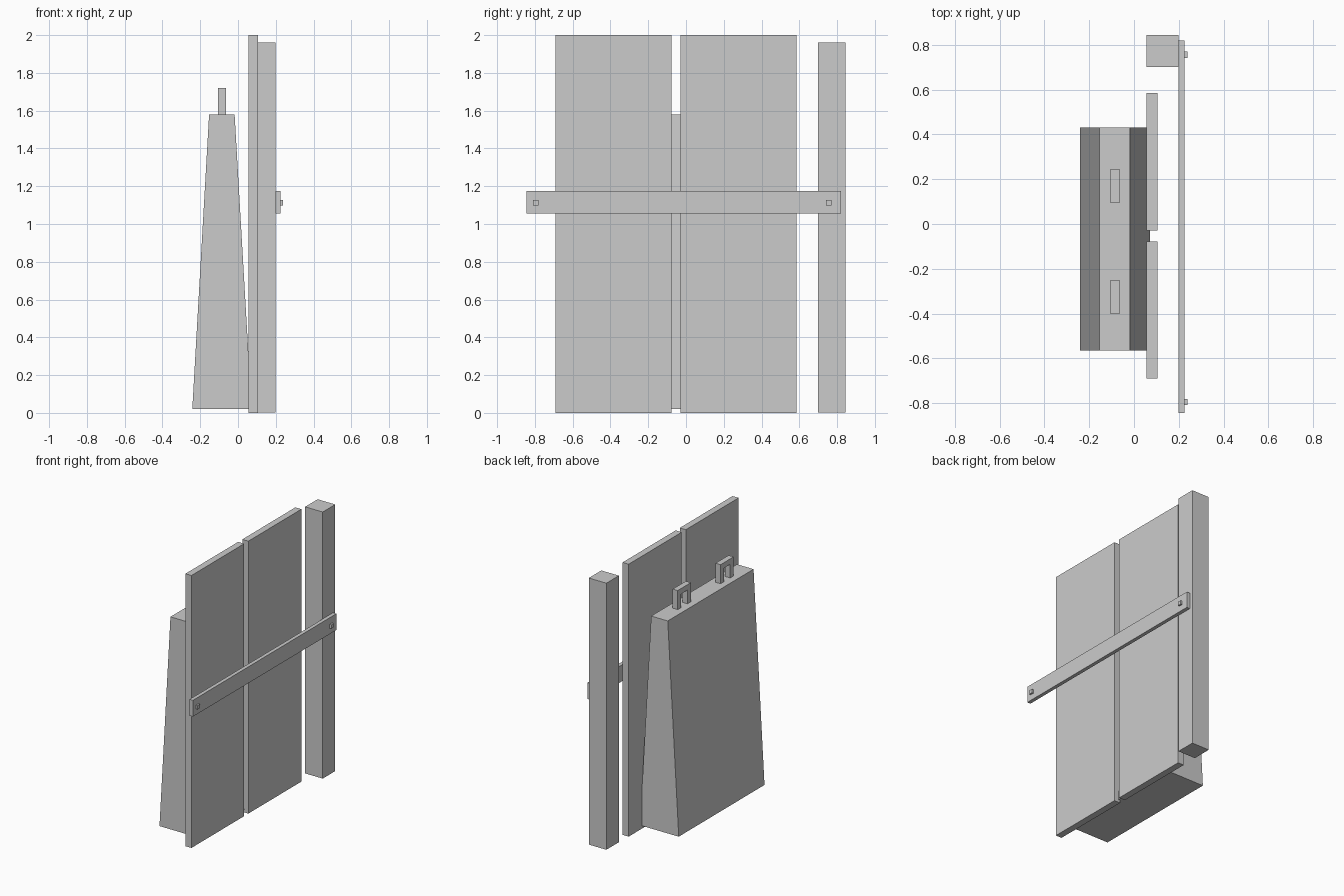
import bpy

if "Cube" in bpy.data.objects:
    bpy.data.objects.remove(bpy.data.objects["Cube"])


def mesh_object(name, verts, faces):
    mesh = bpy.data.meshes.new(name)
    mesh.from_pydata(verts, [], faces)
    obj = bpy.data.objects.new(name, mesh)
    bpy.context.collection.objects.link(obj)
    return obj


def prism(name, profile, axis, lo, hi):
    """Extrude a counter-clockwise profile: (x, z) along y or (y, z) along x."""
    n = len(profile)
    if axis == "y":
        verts = [(a, t, b) for t in (hi, lo) for a, b in profile]
    else:
        verts = [(t, a, b) for t in (lo, hi) for a, b in profile]
    faces = [tuple(reversed(range(n))), tuple(range(n, 2 * n))]
    faces += [(i, (i + 1) % n, n + (i + 1) % n, n + i) for i in range(n)]
    return mesh_object(name, verts, faces)


def box(name, x, y, z):
    profile = [(y[0], z[0]), (y[1], z[0]), (y[1], z[1]), (y[0], z[1])]
    return prism(name, profile, "x", *x)


# Two door panels with a narrow gap
box("left_panel", (0.056, 0.105), (-0.69, -0.078), (0, 2))
box("right_panel", (0.056, 0.105), (-0.03, 0.585), (0, 2))

# Upright post beside the doors
box("post", (0.055, 0.198), (0.70, 0.845), (0.003, 1.96))

# Crossbar with its two square bolts
box("crossbar", (0.198, 0.225), (-0.845, 0.82), (1.055, 1.175))
for i, y in enumerate((-0.795, 0.756)):
    box(f"bolt_{i + 1}", (0.225, 0.238), (y - 0.014, y + 0.014), (1.098, 1.126))

# Tapered block leaning space behind the doors
prism("tapered_block", [(-0.242, 0.02), (0.072, 0.02), (-0.018, 1.58), (-0.153, 1.58)],
      "y", -0.565, 0.43)

# Two arch handles on top of the block
leg, low, top = 0.04, 1.58, 1.72
for i, y in enumerate((-0.327, 0.17)):
    a, b = y - 0.076, y + 0.076
    arch = [(a, low), (a + leg, low), (a + leg, top - leg), (b - leg, top - leg),
            (b - leg, low), (b, low), (b, top), (a, top)]
    prism(f"handle_{i + 1}", arch, "x", -0.105, -0.064)
